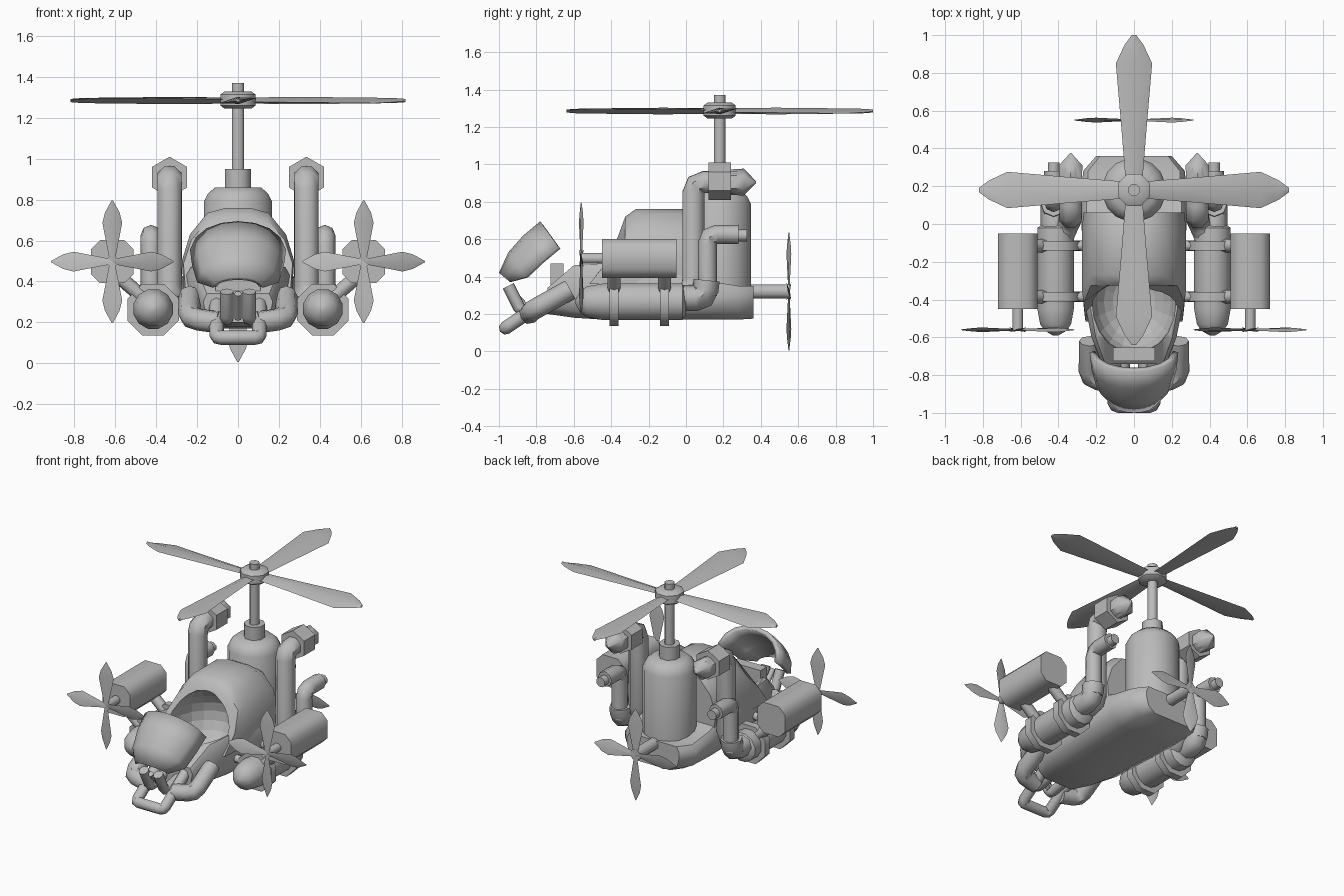
import bpy, bmesh, math
from mathutils import Vector, Matrix

if "Cube" in bpy.data.objects:
    bpy.data.objects.remove(bpy.data.objects["Cube"])

grey = bpy.data.materials.new("plain_grey")
grey.diffuse_color = (0.5, 0.5, 0.5, 1)
grey.use_nodes = True
grey.node_tree.nodes["Principled BSDF"].inputs["Base Color"].default_value = grey.diffuse_color


def add(name, bm):
    bmesh.ops.recalc_face_normals(bm, faces=bm.faces)
    me = bpy.data.meshes.new(name)
    bm.to_mesh(me)
    bm.free()
    me.materials.append(grey)
    ob = bpy.data.objects.new(name, me)
    bpy.context.collection.objects.link(ob)
    return ob


def skin(bm, rings):
    """Join equal-sized rings of points into a capped solid."""
    vs = [[bm.verts.new(p) for p in r] for r in rings]
    n = len(vs[0])
    for a, b in zip(vs, vs[1:]):
        for i in range(n):
            j = (i + 1) % n
            bm.faces.new((a[i], a[j], b[j], b[i]))
    bm.faces.new(vs[0])
    bm.faces.new(vs[-1])


def loft(name, rings):
    bm = bmesh.new()
    skin(bm, rings)
    return add(name, bm)


def lathe(name, profile, centre, axis="Z", sides=8, phase=0.5):
    """Turn (radius, height) pairs about the z or y axis."""
    rings = []
    for r, h in profile:
        ring = []
        for i in range(sides):
            a = (i + phase) * math.tau / sides
            u, v = r * math.cos(a), r * math.sin(a)
            ring.append(Vector(centre) + Vector((u, v, h) if axis == "Z" else (u, h, v)))
        rings.append(ring)
    return loft(name, rings)


def tube(name, path, r, bend=0.0):
    """Round tube along a path whose corners are eased by the bend length."""
    P = [Vector(p) for p in path]
    pts = [P[0]]
    for a, b, c in zip(P, P[1:], P[2:]):
        if bend:
            p, q = b + (a - b).normalized() * bend, b + (c - b).normalized() * bend
            pts += [p, (p + q + 2 * b) / 4, q]
        else:
            pts.append(b)
    pts.append(P[-1])
    cu = bpy.data.curves.new(name, "CURVE")
    cu.dimensions = "3D"
    cu.bevel_depth, cu.bevel_resolution, cu.use_fill_caps = r, 2, True
    sp = cu.splines.new("POLY")
    sp.points.add(len(pts) - 1)
    for sp_pt, p in zip(sp.points, pts):
        sp_pt.co = (*p, 1)
    cu.materials.append(grey)
    ob = bpy.data.objects.new(name, cu)
    bpy.context.collection.objects.link(ob)
    return ob


def propeller(name, centre, outline, pitch, facing_y):
    """Four pitched blades from (radius, half width, half thickness) stations."""
    bm = bmesh.new()
    for k in range(4):
        m = Matrix.Rotation(k * math.pi / 2, 4, "Z") @ Matrix.Rotation(pitch, 4, "X")
        skin(bm, [[m @ Vector(p) for p in ((r, -w, 0), (r, 0, -t), (r, w, 0), (r, 0, t))]
                  for r, w, t in outline])
    if facing_y:
        bm.transform(Matrix.Rotation(math.pi / 2, 4, "X"))
    bm.transform(Matrix.Translation(centre))
    return add(name, bm)


def box(name, centre, size):
    bm = bmesh.new()
    bmesh.ops.create_cube(bm, size=1)
    bm.transform(Matrix.Translation(centre) @ Matrix.Diagonal((*size, 1)))
    return add(name, bm)


# Hull: sections along y as (y, half width, bottom, top)
hull_rings = []
for y, w, b, t in [(-.74, .17, .2, .34), (-.6, .225, .18, .46), (-.45, .255, .17, .47),
                   (-.1, .275, .17, .46), (.1, .28, .17, .38), (.28, .27, .17, .35),
                   (.36, .2, .175, .35)]:
    half = [(.65 * w, b), (.92 * w, b + .04), (w, b + .1), (w, t - .04), (.9 * w, t)]
    hull_rings.append([(x, y, z) for x, z in half] + [(-x, y, z) for x, z in reversed(half)])
hull = loft("hull", hull_rings)

# Cabin arch whose front rim slopes forward toward the hull
cabin_rings = []
for y, k, slope in [(-.325, .9, .8), (-.27, 1, .75), (-.02, 1, 0), (.06, .9, 0)]:
    half = [(.265, .36), (.275, .5), (.235, .63), (.15, .735), (.06, .76)]
    half = [(x * (.97 if k < 1 else 1), .36 + (z - .36) * k) for x, z in half]
    ring = half + [(-x, z) for x, z in reversed(half)]
    cabin_rings.append([(x, y - slope * max(0, .6 - z), z) for x, z in ring])
cabin = loft("cabin", cabin_rings)

# Cockpit hollow
bm = bmesh.new()
bmesh.ops.create_uvsphere(bm, u_segments=20, v_segments=12, radius=1)
bm.transform(Matrix.Translation((0, -.41, .45)) @ Matrix.Diagonal((.225, .28, .235, 1)))
cutter = add("cockpit_cutter", bm)
cutter.hide_render = True
cutter.hide_viewport = True
for ob in (hull, cabin):
    mod = ob.modifiers.new("cockpit", "BOOLEAN")
    mod.operation, mod.object, mod.solver = "DIFFERENCE", cutter, "EXACT"

# Raised canopy: curved sheet with (half width, side y, side z, centre y, centre z)
rows = [(.125, -.94, .37, -1.0, .42), (.2, -.86, .395, -.95, .53),
        (.225, -.77, .48, -.87, .62), (.235, -.68, .555, -.78, .695)]
bm = bmesh.new()
grid = []
for w, sy, sz, cy, cz in rows:
    row = []
    for i in range(9):
        u = i / 4 - 1
        row.append(bm.verts.new((w * math.sin(u * 1.4) / math.sin(1.4),
                                 cy + (sy - cy) * u * u, cz + (sz - cz) * u * u)))
    grid.append(row)
for a, b in zip(grid, grid[1:]):
    for i in range(8):
        bm.faces.new((a[i], a[i + 1], b[i + 1], b[i]))
canopy = add("raised_canopy", bm)
sol = canopy.modifiers.new("thickness", "SOLIDIFY")
sol.thickness, sol.offset = .03, -1

# Nose: console, canopy arms, front guard and side bumpers
box("console", (0, -.69, .4), (.22, .07, .14))
for s in (-1, 1):
    tube("canopy_arm", [(s * .055, -.95, .35), (s * .055, -.88, .21), (s * .055, -.7, .25)], .033, .03)
    tube("side_bumper", [(s * .235, -.62, .33), (s * .24, -.82, .22), (s * .1, -.84, .2)], .055, .05)
tube("hinge_bar", [(0, -.95, .34), (0, -.84, .22)], .018)
tube("front_guard", [(-.105, -.72, .29), (-.105, -.965, .125), (.105, -.965, .125),
                     (.105, -.72, .29)], .036, .025)

# Upright tank, mast and main rotor
lathe("rear_tank", [(.17, .3), (.17, .79), (.15, .83), (.115, .86)], (0, .18, 0), sides=16)
lathe("mast_collar", [(.068, .84), (.068, .95)], (0, .18, 0))
lathe("mast", [(.033, .9), (.033, 1.37)], (0, .18, 0))
lathe("rotor_hub", [(.07, 1.245), (.093, 1.26), (.093, 1.315), (.07, 1.33)], (0, .18, 0))
propeller("main_rotor", (0, .18, 1.285),
          [(.05, .045, .015), (.3, .065, .018), (.67, .097, .014), (.77, .05, .012), (.82, .012, .008)],
          .14, False)

# Tail propeller
lathe("tail_shaft", [(.04, .3), (.04, .555)], (0, 0, .32), "Y")
propeller("tail_propeller", (0, .55, .32),
          [(0, .012, .006), (.2, .052, .006), (.25, .04, .005), (.315, .003, .002)], .25, True)

# Paired side parts
for s in (-1, 1):
    # Engine with pointed nose, clamps and struts
    ex = s * .415
    lathe("engine", [(.015, -.59), (.06, -.565), (.085, -.53), (.1, -.45), (.1, -.02), (.07, 0)],
          (ex, 0, .265), "Y", 12)
    for y in (-.385, -.115):
        lathe("engine_clamp", [(.137, y - .025), (.137, y + .025)], (ex, 0, .262), "Y", 8)
        tube("inner_strut", [(s * .2, y, .3), (ex, y, .3)], .027)
        tube("pod_strut", [(s * .44, y, .3), (s * .59, y, .43)], .035)

    # Side pod with chamfered section and its propeller
    section = [(.105, .06), (.06, .105), (-.06, .105), (-.105, .06),
               (-.105, -.06), (-.06, -.105), (.06, -.105), (.105, -.06)]
    loft("side_pod", [[(s * .615 + x, y, .497 + z) for x, z in section] for y in (-.45, -.05)])
    lathe("pod_shaft", [(.03, -.56), (.03, -.44)], (s * .615, 0, .497), "Y")
    propeller("pod_propeller", (s * .615, -.56, .497),
              [(0, .012, .006), (.19, .05, .006), (.24, .037, .005), (.3, .003, .002)], .25, True)

    # Tall exhaust
    px = s * .335
    tube("tall_exhaust", [(s * .39, -.08, .27), (px, .04, .32), (px, .04, .905), (px, .3, .905)], .064, .06)
    lathe("exhaust_collar", [(.1, .12), (.1, .24)], (px, 0, .91), "Y", 6)
    lathe("exhaust_tip", [(.068, .24), (.072, .31), (.004, .375)], (px, 0, .905), "Y", 6)

    # Small exhaust
    tx = s * .425
    tube("exhaust_elbow", [(tx, -.03, .285), (tx, .1, .285), (tx, .11, .38)], .07, .05)
    tube("small_exhaust", [(tx, .115, .3), (tx, .115, .625), (tx, .28, .625)], .052, .05)
    lathe("small_exhaust_tip", [(.034, .26), (.034, .325)], (tx, 0, .62), "Y")

# Turn tubes into meshes and shade every part
for ob in list(bpy.context.collection.objects):
    bpy.ops.object.select_all(action="DESELECT")
    if ob is cutter:
        continue
    ob.select_set(True)
    bpy.context.view_layer.objects.active = ob
    if ob.type == "CURVE":
        bpy.ops.object.convert(target="MESH")
    bpy.ops.object.shade_smooth_by_angle(angle=math.radians(46))
